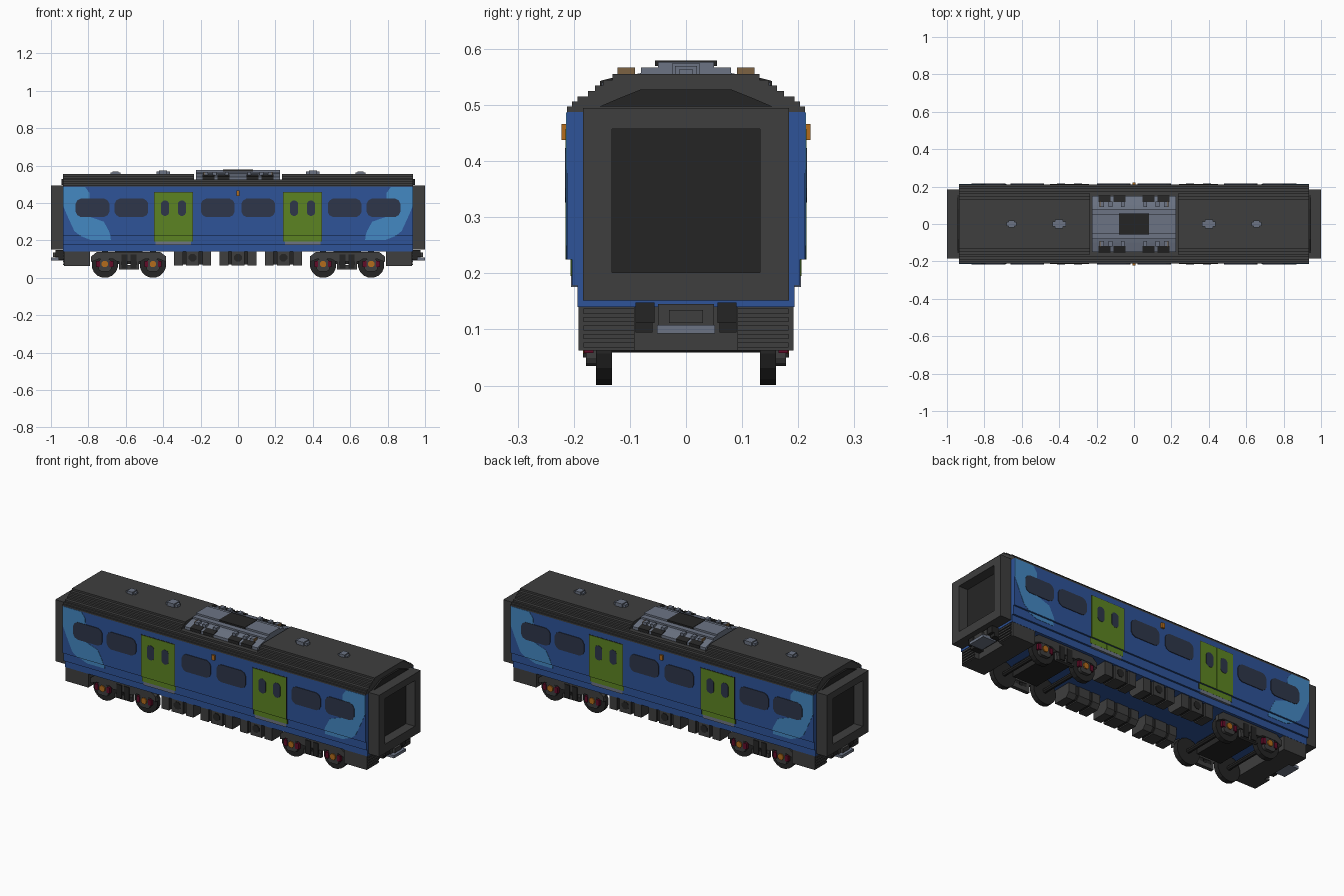
import bpy, bmesh, math
from mathutils import Vector

cube = bpy.data.objects.get("Cube")
if cube:
    bpy.data.objects.remove(cube, do_unlink=True)


def material(name, r, g, b):
    lin = [((c / 255 + 0.055) / 1.055) ** 2.4 for c in (r, g, b)] + [1.0]
    m = bpy.data.materials.new(name)
    m.use_nodes = True
    m.diffuse_color = lin
    bsdf = next(n for n in m.node_tree.nodes if n.type == 'BSDF_PRINCIPLED')
    bsdf.inputs["Base Color"].default_value = lin
    bsdf.inputs["Roughness"].default_value = 0.8
    return m


BLUE = material("body blue", 46, 83, 152)
SKY = material("light blue", 68, 136, 194)
GREEN = material("door green", 92, 132, 34)
GREY = material("dark grey", 62, 62, 62)
BLACK = material("black", 37, 37, 37)
GLASS = material("window glass", 46, 54, 74)
STEEL = material("steel grey", 108, 116, 132)
ORANGE = material("orange", 180, 108, 28)
RED = material("dark red", 98, 12, 40)
BROWN = material("brown", 124, 98, 66)


def prism(axis, pts, a, b):
    """Solid with a flat outline, extruded along one axis from a to b."""
    return axis, pts, a, b


def box(x0, x1, y0, y1, z0, z1):
    return prism('x', [(y0, z0), (y1, z0), (y1, z1), (y0, z1)], x0, x1)


def disc(x, z, r, n, y0, y1):
    turn = math.pi / n
    return prism('y', [(x + r * math.cos(2 * math.pi * i / n + turn),
                        z + r * math.sin(2 * math.pi * i / n + turn))
                       for i in range(n)], y0, y1)


def rounded(x0, x1, z0, z1, c, y0, y1):
    """Plate in the side wall with cut corners."""
    d = c * 0.35
    corner = [(0, c), (d, d), (c, 0)]
    pts = [(x0 + p, z0 + q) for p, q in corner]
    pts += [(x1 - p, z0 + q) for p, q in reversed(corner)]
    pts += [(x1 - p, z1 - q) for p, q in corner]
    pts += [(x0 + p, z1 - q) for p, q in reversed(corner)]
    return prism('y', pts, y0, y1)


PLACE = {'x': lambda u, v, t: Vector((t, u, v)),
         'y': lambda u, v, t: Vector((u, t, v))}


def make(name, mat, solids, mirror=True):
    """Join solids into one object, mirrored to both ends and both sides."""
    bm = bmesh.new()
    for axis, pts, a, b in solids:
        put = PLACE[axis]
        lo = [bm.verts.new(put(u, v, a)) for u, v in pts]
        hi = [bm.verts.new(put(u, v, b)) for u, v in pts]
        bm.faces.new(lo)
        bm.faces.new(hi)
        for i in range(len(pts)):
            j = (i + 1) % len(pts)
            bm.faces.new((lo[i], lo[j], hi[j], hi[i]))
    bmesh.ops.recalc_face_normals(bm, faces=bm.faces)
    me = bpy.data.meshes.new(name)
    bm.to_mesh(me)
    bm.free()
    me.materials.append(mat)
    ob = bpy.data.objects.new(name, me)
    bpy.context.collection.objects.link(ob)
    if mirror:
        mod = ob.modifiers.new("both_sides", 'MIRROR')
        mod.use_axis = (True, True, False)
        mod.use_mirror_merge = False
    return ob


def both(half):
    """Full outline from the +y half, listed bottom to top."""
    return half + [(-u, v) for u, v in reversed(half)]


# Body shell with stepped sills
make("body", BLUE, [prism('x', both([(.193, .14), (.193, .178), (.203, .178), (.203, .225),
                                     (.212, .225), (.212, .488)]), -.935, .935)], False)

# Stepped roof, lower in the middle to hold the equipment pod
steps = [(.212, .488), (.212, .497), (.203, .497), (.203, .506), (.193, .506), (.193, .515),
         (.175, .515), (.175, .525), (.162, .525), (.162, .535), (.148, .535),
         (.148, .545), (.131, .545), (.131, .555)]
make("roof_middle", GREY, [prism('x', both(steps[:8]), -.235, .235)], False)
roof = [prism('x', both(steps), s * .235, s * .935) for s in (-1, 1)]
make("roof_ends", GREY, roof, False)
make("roof_end_shade", BLACK,
     [prism('x', both([(.155, .497), (.12, .512), (.08, .528)]), s * .935, s * .945)
      for s in (-1, 1)], False)

# Roof equipment pod
make("roof_pod", STEEL, [prism('x', both([(.15, .52), (.15, .54), (.10, .553), (.08, .557),
                                          (.08, .567), (.05, .567), (.05, .577)]),
                               -.225, .225)], False)
make("pod_hatch", BLACK, [box(-.08, .08, -.055, .055, .57, .579)], False)
make("pod_grilles", BLACK, [prism('x', [(.148, .527), (.153, .527), (.153, .543), (.118, .552),
                                        (.118, .545), (.148, .537)], x, x + .065)
                            for x in (.045, .125)])
make("pod_brackets", STEEL, [box(x - .01, x + .01, .092, .121, .54, .566)
                             for x in (.06, .125, .17)])
make("bracket_ends", BROWN, [box(.18, .184, .091, .122, .547, .567)])

# Roof vents
vents = []
for x, w, d, top in ((.40, .036, .024, .575), (.655, .028, .020, .570)):
    vents += [box(x - w, x + w, -d * .6, d * .6, .55, top - .006),
              box(x - w * .6, x + w * .6, -d, d, .55, top)]
make("roof_vents", STEEL, [s for s in vents] +
     [prism(a, p, -x0, -x1) for a, p, x0, x1 in vents], False)

# Light blue end sweeps
make("end_sweep_upper", SKY, [prism('y', [
    (.935, .487), (.818, .487), (.795, .455), (.790, .326), (.717, .300), (.690, .250),
    (.682, .226), (.845, .226), (.875, .250), (.914, .335), (.935, .385)], .211, .2135)])
make("end_sweep_lower", SKY, [prism('y', [
    (.682, .225), (.680, .203), (.790, .203), (.845, .225)], .202, .2045)])

# Side windows
make("side_windows", GLASS, [rounded(c - .09, c + .09, .326, .423, .026, .21, .2155)
                             for c in (.778, .57, .108)])

# Sliding doors, two leaves per doorway
leaves, frames = [], []
for a, b in ((.243, .3445), (.3455, .447)):
    leaves += [box(a, b, .211, .2145, .225, .457), box(a, b, .202, .2055, .195, .225)]
make("door_leaves", GREEN, leaves)
make("door_seals", BLACK, [box(.240, .450, .211, .2128, .225, .460),
                           box(.240, .450, .202, .2038, .195, .225)])
make("door_windows", GLASS, [rounded(c - .022, c + .022, .332, .413, .016, .211, .216)
                             for c in (.30, .39)])
make("door_steps", STEEL, [box(.250, .440, .19, .205, .176, .195)])

# Door warning lamp at mid length on each side
make("side_lamp", ORANGE, [box(-.009, .009, s * .211, s * .222, .438, .466)
                           for s in (-1, 1)], False)

# Gangway frames with a deep dark doorway
make("gangway_frame", GREY, [
    box(.934, 1.0, .132, .184, .152, .495), box(.934, 1.0, 0, .132, .152, .202),
    box(.934, 1.0, 0, .132, .457, .495)])
make("gangway_door", BLACK, [box(.934, .945, 0, .134, .20, .459)])

# End skirts with ribbed side blocks
make("end_skirt", GREY, [box(.79, .905, 0, .192, .063, .141)])
make("skirt_blocks", GREY, [box(.90, .930, .092, .192, .063, .141)] +
     [box(.93, .936, .092, .183, z, z + .009) for z in (.068, .083, .098, .113, .128)])

# Couplers
make("coupler_body", GREY, [box(.90, .975, 0, .05, .105, .145),
                            box(.975, .99, 0, .03, .112, .135)])
make("coupler_plate", STEEL, [box(.92, 1.0, 0, .052, .093, .108)])
make("buffer_pads", BLACK, [box(.90, .975, .056, .09, .112, .148),
                            box(.90, .96, .06, .09, .095, .112)])

# Bogies
AXLES = (.455, .712)
make("wheels", BLACK, [disc(x, .071, .071, 16, .132, .160) for x in AXLES])
make("axles", BLACK, [disc(x, .071, .013, 8, 0, .135) for x in AXLES])
make("bogie_bolster", BLACK, [box(.51, .657, 0, .13, .075, .141)])
make("bogie_frame", GREY, [
    prism('y', [(.385, .085), (.42, .10), (.50, .10), (.52, .088), (.647, .088), (.667, .10),
                (.747, .10), (.785, .085), (.785, .115), (.755, .138), (.415, .138),
                (.385, .115)], .158, .180),
    box(.53, .637, .158, .178, .045, .068), box(.53, .548, .158, .174, .06, .10),
    box(.62, .637, .158, .174, .06, .10)])
make("bogie_springs", BLACK, [box(x - .016, x + .016, .16, .184, .05, .125)
                              for x in (.56, .607)])
make("axle_boxes", GREY, [rounded(x - .035, x + .035, .035, .10, .014, .158, .178)
                          for x in AXLES])
make("axle_box_red", RED, [box(x + s - .010, x + s + .010, .165, .182, .058, .090)
                           for x in AXLES for s in (-.036, .036)])
make("axle_caps", ORANGE, [disc(x, .074, .018, 8, .17, .184) for x in AXLES])

# Underfloor equipment boxes in two rows
outline = [(.085, .141), (.085, .09), (.105, .066), (.188, .066), (.188, .141)]
flank = [(.09, .141), (.09, .09), (.108, .072), (.178, .072), (.178, .141)]
cases, gaps, hatches = [], [], []
for c in (0, .243):
    cases += [prism('x', outline, c - .035, c + .035)]
    cases += [prism('x', outline, c + s * .052, c + s * .099) for s in (-1, 1)]
    gaps += [prism('x', flank, c - .09, c + .09)]
    hatches += [disc(c, .108, .022, 8, .185, .191)]
make("underfloor_boxes", GREY, cases)
make("underfloor_joints", BLACK, gaps)
make("underfloor_hatches", BLACK, hatches)
